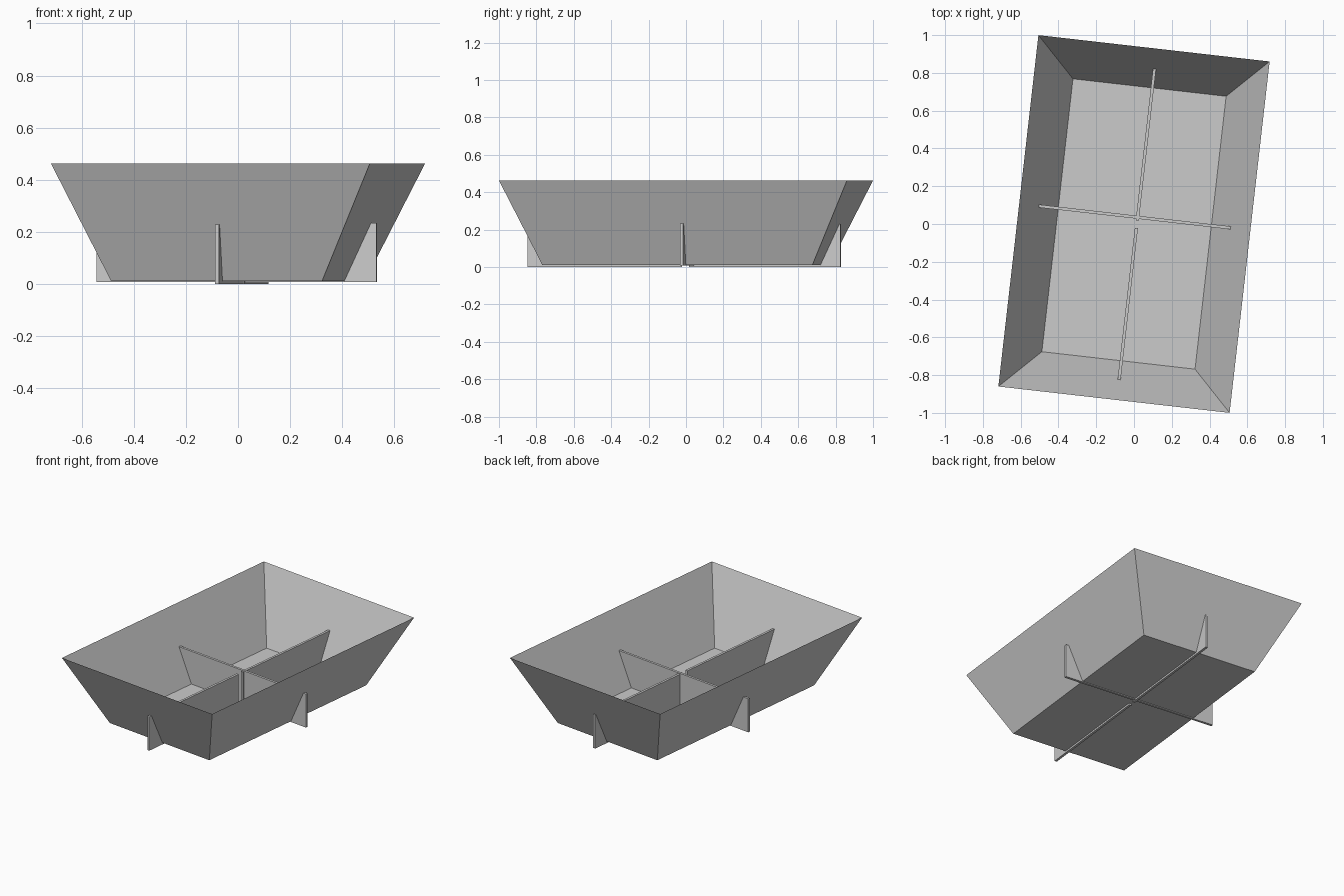
import bpy, bmesh, math
from mathutils import Matrix

if "Cube" in bpy.data.objects:
    bpy.data.objects.remove(bpy.data.objects["Cube"])

ROT = Matrix.Rotation(math.radians(-6.5), 4, 'Z')  # whole model is turned slightly


def finish(name, bm):
    bm.transform(ROT)
    mesh = bpy.data.meshes.new(name)
    bm.to_mesh(mesh)
    bm.free()
    obj = bpy.data.objects.new(name, mesh)
    bpy.context.collection.objects.link(obj)
    return obj


def plate(name, lo, hi):
    bm = bmesh.new()
    bmesh.ops.create_cube(bm, size=1)
    for v in bm.verts:
        v.co = [a if c < 0 else b for c, a, b in zip(v.co, lo, hi)]
    return finish(name, bm)


# Open tray: flat floor with four flared walls, single thin sheet
bm = bmesh.new()
rings = []
for hx, hy, z in ((0.408, 0.727, 0.012), (0.616, 0.936, 0.462)):
    rings.append([bm.verts.new((sx * hx, sy * hy, z))
                  for sx, sy in ((-1, -1), (1, -1), (1, 1), (-1, 1))])
floor, rim = rings
bm.faces.new(floor)
for i in range(4):
    j = (i + 1) % 4
    bm.faces.new((floor[i], floor[j], rim[j], rim[i]))
bmesh.ops.recalc_face_normals(bm, faces=bm.faces)
finish("tray", bm)

# Upright support plates passing through the walls
T = 0.008
plate("cross_rib", (-0.55, 0.0375 - T, 0.007), (0.531, 0.0375 + T, 0.234))
plate("front_rib", (0.015 - T, -0.849, 0.0), (0.015 + T, -0.02, 0.229))
plate("back_rib", (0.015 - T, 0.02, 0.0), (0.015 + T, 0.834, 0.229))
